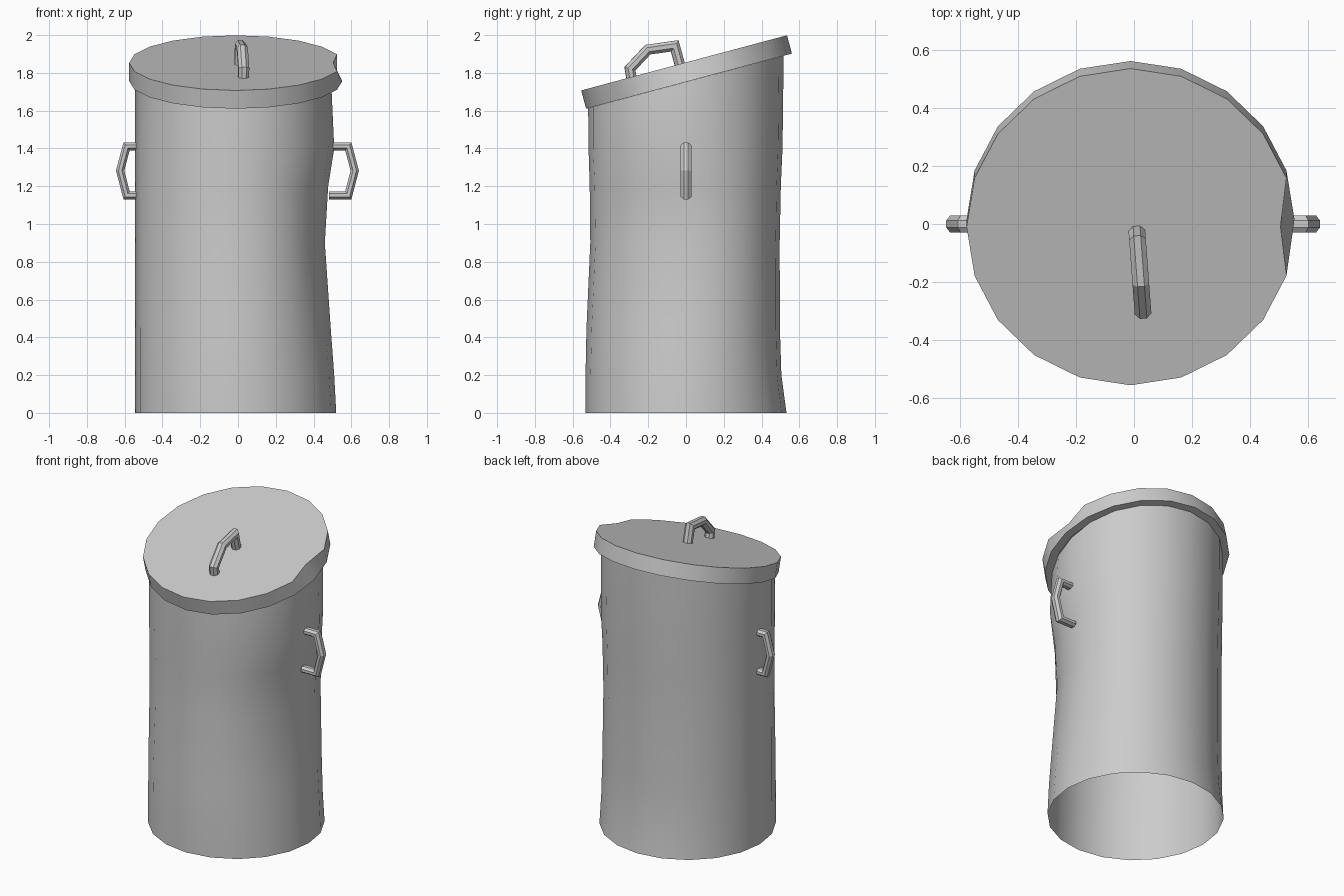
import bpy, bmesh
from math import sin, cos, tan, pi, radians
from mathutils import Vector

if "Cube" in bpy.data.objects:
    bpy.data.objects.remove(bpy.data.objects["Cube"])

SIDES = 20
TILT = radians(15)
CX = -0.012


def finish(name, bm, smooth):
    bmesh.ops.recalc_face_normals(bm, faces=bm.faces)
    me = bpy.data.meshes.new(name)
    bm.to_mesh(me)
    bm.free()
    ob = bpy.data.objects.new(name, me)
    bpy.context.collection.objects.link(ob)
    if smooth:
        bpy.ops.object.select_all(action='DESELECT')
        bpy.context.view_layer.objects.active = ob
        ob.select_set(True)
        bpy.ops.object.shade_smooth_by_angle(angle=radians(smooth))
    return ob


def bridge(bm, a, b):
    n = len(a)
    for i in range(n):
        j = (i + 1) % n
        bm.faces.new((a[i], a[j], b[j], b[i]))


def bump(a, centre, power):
    return max(0, cos(a - radians(centre))) ** power


# Battered body: rows of (height, right dent, front dent, back dent)
rows = [(0, 0, 0, 0), (0.2, .012, 0, .027), (0.45, .033, .005, .035),
        (0.9, .068, .025, .036), (1.2, .048, .022, .03),
        (1.4, .012, .016, .021), (None, .03, .014, .015)]


def body_ring(bm, row):
    z, right, front, back = row
    ring = []
    for i in range(SIDES):
        a = 2 * pi * i / SIDES
        r = (0.532 - right * bump(a, -14, 4) - front * bump(a, -90, 2)
             - back * bump(a, 90, 2))
        y = r * sin(a)
        # the top row follows the slanted lid
        h = 1.756 + tan(TILT) * (y - 0.016) if z is None else z
        ring.append(bm.verts.new((CX + r * cos(a), y, h)))
    return ring


bm = bmesh.new()
rings = [body_ring(bm, r) for r in rows]
for a, b in zip(rings, rings[1:]):
    bridge(bm, a, b)
finish("bin_body", bm, 60)


# Tilted lid with a dented rim and an underside lip
def lid_ring(bm, r, drop, dent=0):
    ring = []
    for i in range(SIDES):
        a = 2 * pi * i / SIDES
        x, v = r * cos(a), r * sin(a)
        if i == 0:
            x -= dent
        ring.append(bm.verts.new((CX + x,
                                  -0.01 + v * cos(TILT) + drop * sin(TILT),
                                  1.853 + v * sin(TILT) - drop * cos(TILT))))
    return ring


bm = bmesh.new()
top = lid_ring(bm, 0.564, 0, 0.048)
low = lid_ring(bm, 0.564, 0.1)
lip = lid_ring(bm, 0.51, 0.1)
bm.faces.new(top)
bridge(bm, top, low)
bridge(bm, low, lip)
finish("lid", bm, 30)


# Handles: octagonal section swept along a planar path with mitred corners
def handle(name, path, across, half_w, half_t):
    pts = [Vector(p) for p in path]
    across = Vector(across).normalized()
    bm = bmesh.new()
    rings = []
    for i, p in enumerate(pts):
        d0 = (p - pts[max(i - 1, 0)]).normalized()
        d1 = (pts[min(i + 1, len(pts) - 1)] - p).normalized()
        d = (d0 + d1).normalized()
        side = across.cross(d).normalized()
        miter = 1 / max(0.6, d.dot(d1 if d1.length else d0))
        rings.append([bm.verts.new(p + across * half_w * cos(t)
                                   + side * half_t * miter * sin(t))
                      for t in [pi / 8 + k * pi / 4 for k in range(8)]])
    for a, b in zip(rings, rings[1:]):
        bridge(bm, a, b)
    bm.faces.new(rings[0])
    bm.faces.new(rings[-1])
    finish(name, bm, 0)


for name, s, root in (("left_handle", -1, 0.525), ("right_handle", 1, 0.485)):
    profile = [(root, 1.41), (0.587, 1.41), (0.621, 1.283), (0.587, 1.152), (root, 1.152)]
    handle(name, [(s * x - 0.003, 0, z) for x, z in profile], (0, 1, 0), 0.031, 0.023)

# Lid handle, turned slightly off the fore-aft axis
profile = [(-.288, 1.77), (-.297, 1.822), (-.202, 1.923), (-.06, 1.943), (-.03, 1.835)]
handle("lid_handle", [(0.008 - 0.075 * y, y, z) for y, z in profile],
       (1, 0.075, 0), 0.031, 0.029)
